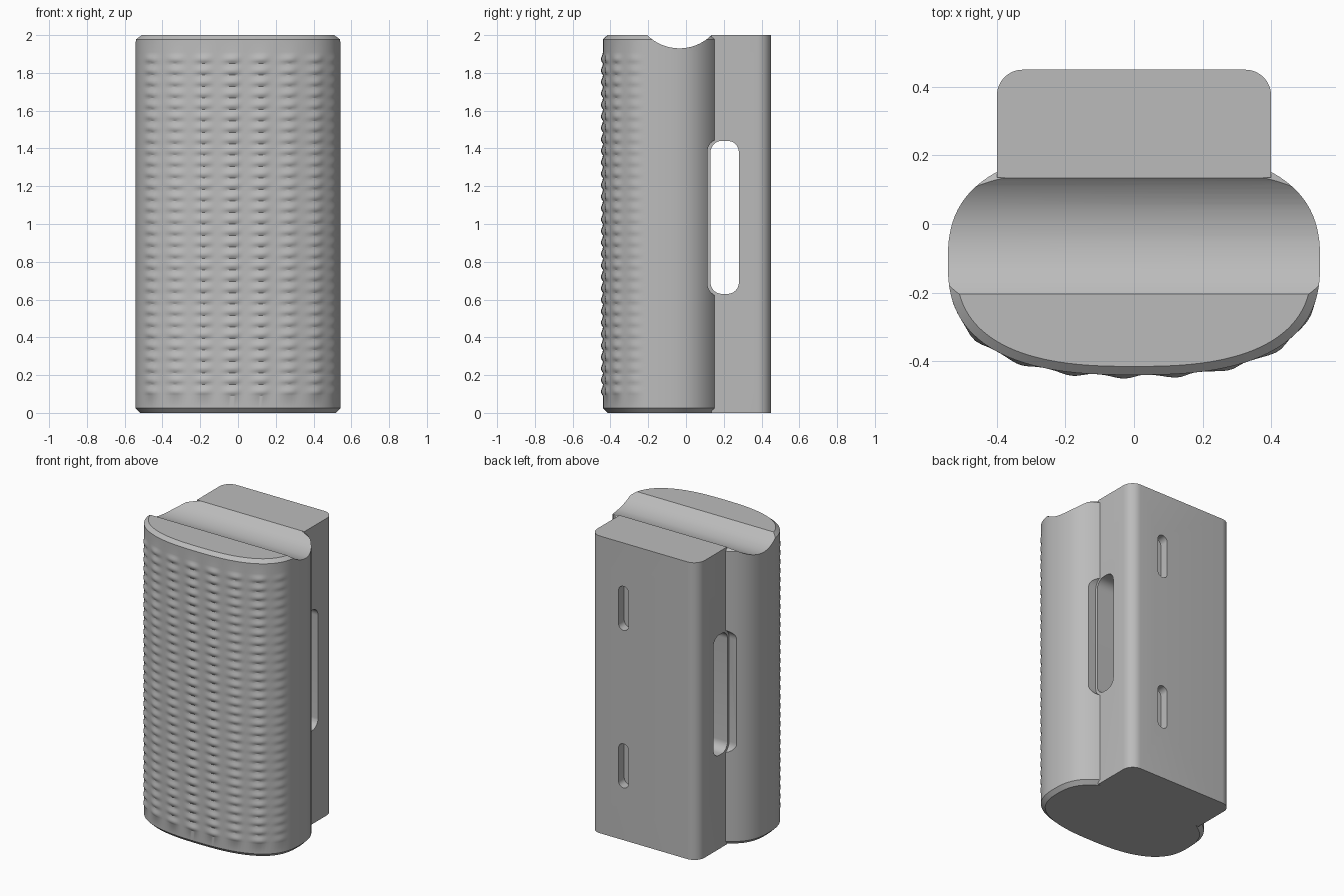
import bpy, bmesh, math

if "Cube" in bpy.data.objects:
    bpy.data.objects.remove(bpy.data.objects["Cube"], do_unlink=True)

grey = bpy.data.materials.new("plain_grey")
grey.use_nodes = True
grey.diffuse_color = (0.5, 0.5, 0.5, 1)
grey.node_tree.nodes["Principled BSDF"].inputs["Base Color"].default_value = (0.5, 0.5, 0.5, 1)


def loft(name, rings):
    """Closed solid through a list of equal-length point rings."""
    bm = bmesh.new()
    loops = [[bm.verts.new(p) for p in ring] for ring in rings]
    n = len(loops[0])
    for low, high in zip(loops, loops[1:]):
        for i in range(n):
            j = (i + 1) % n
            bm.faces.new((low[i], low[j], high[j], high[i]))
    bm.faces.new(loops[0][::-1])
    bm.faces.new(loops[-1])
    bmesh.ops.recalc_face_normals(bm, faces=bm.faces[:])
    mesh = bpy.data.meshes.new(name)
    bm.to_mesh(mesh)
    bm.free()
    mesh.materials.append(grey)
    ob = bpy.data.objects.new(name, mesh)
    bpy.context.collection.objects.link(ob)
    return ob


def rounded(u0, u1, v0, v1, r, seg=8):
    """Rounded rectangle outline."""
    pts = []
    corners = [(u1 - r, v1 - r), (u0 + r, v1 - r), (u0 + r, v0 + r), (u1 - r, v0 + r)]
    for k, (cu, cv) in enumerate(corners):
        for i in range(seg + 1):
            a = math.pi / 2 * (k + i / seg)
            pts.append((cu + r * math.cos(a), cv + r * math.sin(a)))
    return pts


def along_x(name, outline, x0, x1):
    return loft(name, [[(x, u, v) for u, v in outline] for x in (x0, x1)])


def combine(ob, other, operation):
    """Apply a boolean and discard the helper."""
    other.hide_render = True
    mod = ob.modifiers.new("boolean", "BOOLEAN")
    mod.operation, mod.object, mod.solver = operation, other, "EXACT"
    bpy.context.view_layer.objects.active = ob
    bpy.ops.object.modifier_apply(modifier=mod.name)
    bpy.data.objects.remove(other, do_unlink=True)


# Superellipse outline of the rounded front body, with arc length from the front centre
COUNT, CY, A, B, POWER = 176, -0.11, 0.543, 0.33, 2.6
outline, length = [], [0.0]
for i in range(COUNT):
    t = math.pi / 2 + 2 * math.pi * i / COUNT
    c, s = math.cos(t), math.sin(t)
    r = (abs(c / A) ** POWER + abs(s / B) ** POWER) ** (-1 / POWER)
    outline.append((r * c, r * s))
    if i:
        length.append(length[-1] + math.dist(outline[-1], outline[-2]))
middle = length[COUNT // 2]


def ring(z, sx=1.0, sy=1.0, lift=0.0):
    pts = []
    for (x, y), arc in zip(outline, length):
        fade = min(1, max(0, (-0.12 - y) / 0.1))
        f = ((arc - middle + 0.12) / 0.15) % 1
        k = 0.011 * lift * fade * math.sin(math.pi * f ** 1.4) ** 2 / math.hypot(x, y)
        pts.append((x * (sx + k), CY + y * (sy + k), z))
    return pts


# Front body: bevelled ends and rows of small scallops on the front
ROWS, STEPS, Z0, Z1 = 30, 6, 0.09, 1.91
rings = [ring(0, 0.955, 0.925), ring(0.025)]
for i in range(ROWS * STEPS + 1):
    g = (i % STEPS) / STEPS
    rings.append(ring(Z0 + (Z1 - Z0) * i / (ROWS * STEPS), lift=math.sin(math.pi * g ** 0.7) ** 2))
rings += [ring(1.978), ring(2, 0.955, 0.925)]
body = loft("body", rings)

# Shallow round groove across the top
circle = [(-0.035 + 0.241 * math.cos(a), 2.171 + 0.241 * math.sin(a))
          for a in (2 * math.pi * i / 96 for i in range(96))]
combine(body, along_x("groove_cutter", circle, -0.8, 0.8), "DIFFERENCE")

# Rear block with rounded back corners
block_outline = [p for p in rounded(-0.4, 0.4, 0.0, 0.45, 0.075) if p[1] > 0.2]
block_outline += [(-0.4, 0.135), (0.4, 0.135)]
block = loft("rear_block", [[(x, y, z) for x, y in block_outline] for z in (0, 2)])
combine(body, block, "UNION")

# Strap slot through the sides, with wider reliefs in the body shoulders
combine(body, along_x("slot_cutter", rounded(0.13, 0.28, 0.63, 1.44, 0.06), -0.8, 0.8), "DIFFERENCE")
for side in (-1, 1):
    relief = along_x("relief_cutter", rounded(0.113, 0.28, 0.615, 1.452, 0.07), side * 0.4, side * 0.8)
    combine(body, relief, "DIFFERENCE")

# Two hanging slots in the back
for z in (0.5, 1.56):
    pts = rounded(0.113, 0.187, z - 0.148, z + 0.148, 0.036)
    cutter = loft("hanger_cutter", [[(u, y, v) for u, v in pts] for y in (0.39, 0.5)])
    combine(body, cutter, "DIFFERENCE")

# Smooth shading with crisp edges
body.name = "speaker_style_body"
bpy.ops.object.select_all(action="DESELECT")
body.select_set(True)
bpy.context.view_layer.objects.active = body
bpy.ops.object.shade_smooth_by_angle(angle=math.radians(30))
